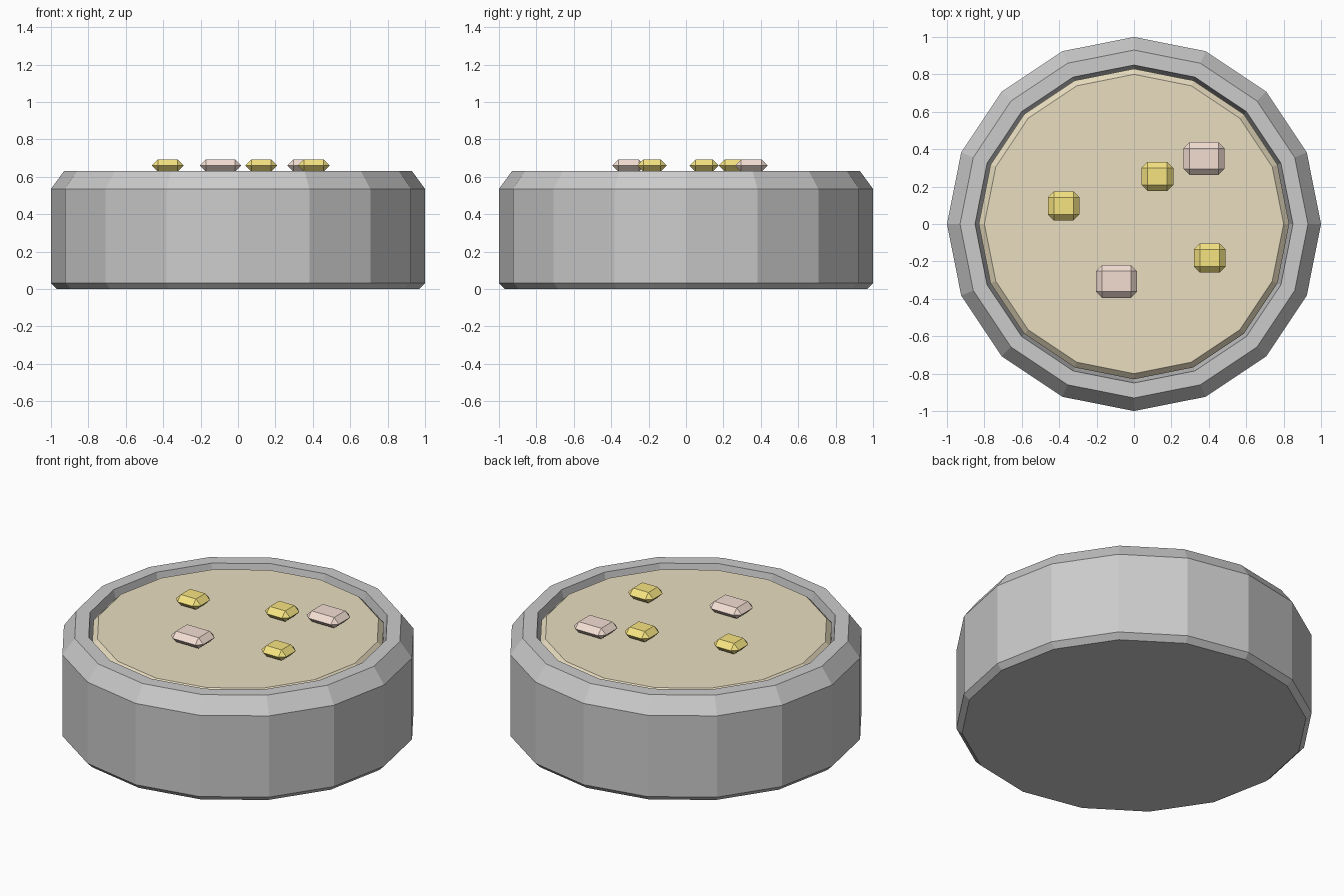
import bpy, bmesh, math

if "Cube" in bpy.data.objects:
    bpy.data.objects.remove(bpy.data.objects["Cube"])

SIDES = 16


def material(name, rgb):
    m = bpy.data.materials.new(name)
    m.diffuse_color = (*rgb, 1)
    m.use_nodes = True
    m.node_tree.nodes["Principled BSDF"].inputs["Base Color"].default_value = m.diffuse_color
    return m


def finish(name, bm, mat):
    bmesh.ops.recalc_face_normals(bm, faces=bm.faces[:])
    me = bpy.data.meshes.new(name)
    bm.to_mesh(me)
    bm.free()
    me.materials.append(mat)
    ob = bpy.data.objects.new(name, me)
    bpy.context.collection.objects.link(ob)
    return ob


def lathe(name, profile, mat):
    """Revolve (radius, z) points into a flat-faced solid capped at both ends."""
    bm = bmesh.new()
    rings = [[bm.verts.new((r * math.cos(i * math.tau / SIDES),
                            r * math.sin(i * math.tau / SIDES), z))
              for i in range(SIDES)] for r, z in profile]
    for a, b in zip(rings, rings[1:]):
        for i in range(SIDES):
            j = (i + 1) % SIDES
            bm.faces.new((a[i], a[j], b[j], b[i]))
    bm.faces.new(rings[0][::-1])
    bm.faces.new(rings[-1])
    return finish(name, bm, mat)


def chunk(name, x, y, sx, sy, mat):
    """Box chamfered to half its height, floating on the filling."""
    h = 0.066
    bm = bmesh.new()
    bmesh.ops.create_cube(bm, size=1)
    bmesh.ops.scale(bm, vec=(sx, sy, h), verts=bm.verts[:])
    bmesh.ops.bevel(bm, geom=bm.edges[:], offset=h * 0.495, segments=1,
                    affect='EDGES')
    ob = finish(name, bm, mat)
    ob.location = (x, y, 0.66)


ceramic = material("ceramic", (0.80, 0.82, 0.80))
broth = material("broth", (0.82, 0.73, 0.53))
yellow = material("yellow", (0.92, 0.77, 0.22))
pink = material("pink", (0.90, 0.73, 0.65))

# Bowl with chamfered foot, sloped lip and recessed inside
lathe("bowl", [(0.968, 0), (1, 0.032), (1, 0.535), (0.93, 0.631),
               (0.85, 0.631), (0.83, 0.53)], ceramic)

# Filling with a chamfered edge
lathe("soup", [(0.83, 0.535), (0.83, 0.585), (0.80, 0.615)], broth)

# Floating chunks
for i, (x, y) in enumerate([(-0.376, 0.097), (0.125, 0.254), (0.405, -0.182)]):
    chunk(f"yellow_chunk_{i + 1}", x, y, 0.17, 0.156, yellow)
for i, (x, y) in enumerate([(0.374, 0.35), (-0.094, -0.307)]):
    chunk(f"pink_chunk_{i + 1}", x, y, 0.22, 0.175, pink)
